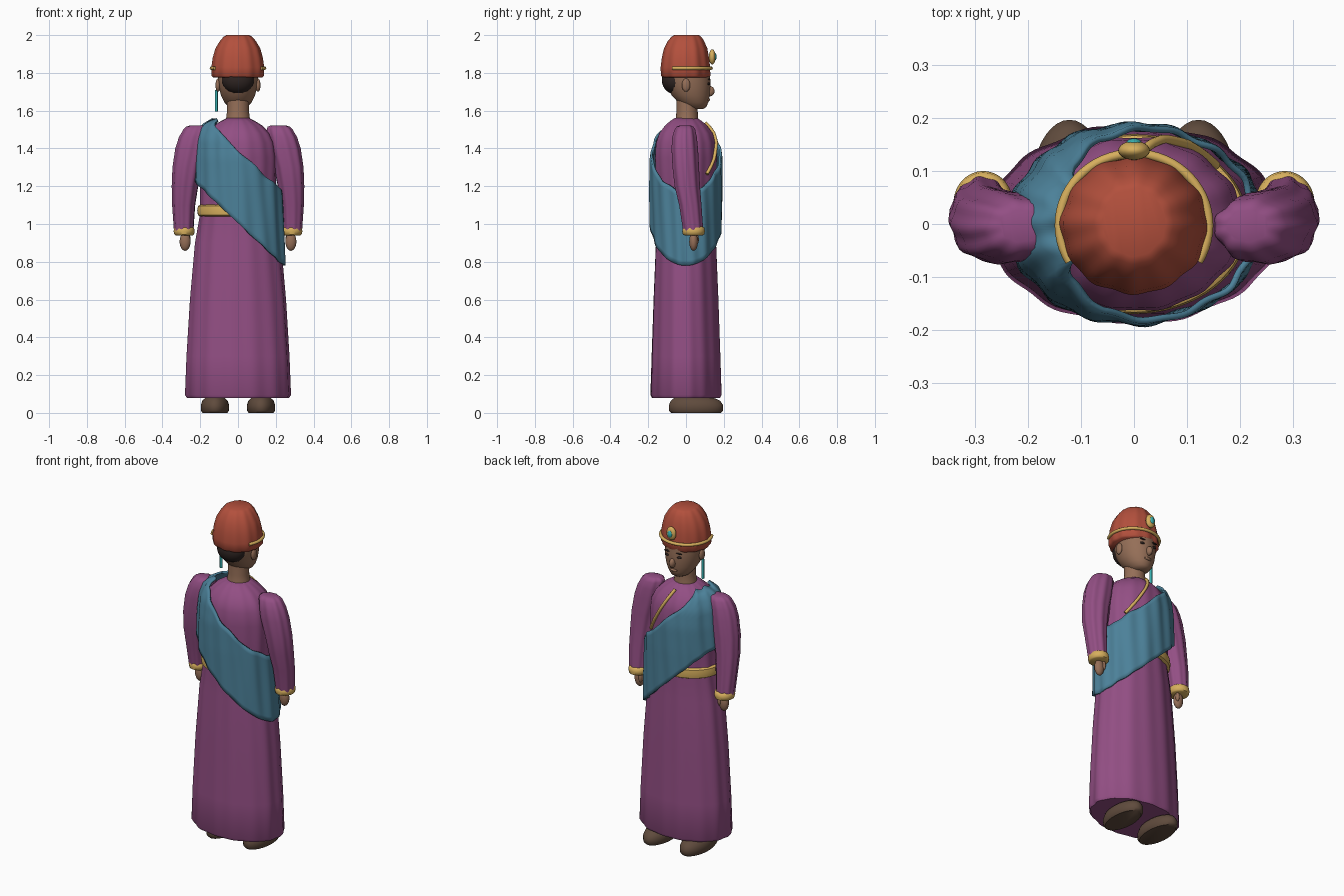
import bpy, bmesh
from math import sin, cos, pi, sqrt, radians

if "Cube" in bpy.data.objects:
    bpy.data.objects.remove(bpy.data.objects["Cube"])


def material(name, rgb):
    m = bpy.data.materials.new(name)
    m.use_nodes = True
    m.diffuse_color = (*rgb, 1)
    m.node_tree.nodes["Principled BSDF"].inputs["Base Color"].default_value = (*rgb, 1)
    return m


PURPLE = material("purple cloth", (.29, .077, .23))
TEAL = material("teal cloth", (.072, .22, .32))
RED = material("red felt", (.45, .08, .046))
GOLD = material("gold", (.68, .43, .11))
SKIN = material("skin", (.30, .158, .096))
HAIR = material("dark hair", (.028, .018, .016))
LEATHER = material("brown leather", (.115, .07, .046))
STONE = material("turquoise", (.04, .43, .43))


def finish(name, bm, mat, angle=50):
    bmesh.ops.recalc_face_normals(bm, faces=bm.faces)
    me = bpy.data.meshes.new(name)
    bm.to_mesh(me)
    bm.free()
    ob = bpy.data.objects.new(name, me)
    bpy.context.collection.objects.link(ob)
    me.materials.append(mat)
    bpy.ops.object.select_all(action="DESELECT")
    ob.select_set(True)
    bpy.context.view_layer.objects.active = ob
    bpy.ops.object.shade_smooth_by_angle(angle=radians(angle))
    return ob


def bridge(bm, rings):
    for a, b in zip(rings, rings[1:]):
        for i in range(len(a)):
            j = (i + 1) % len(a)
            bm.faces.new((a[i], a[j], b[j], b[i]))


def flat(a, z):
    return 1


def folds(n, amp, phase=0):
    return lambda a, z: 1 + amp * (sin(n * a + phase + z) + .5 * sin((n // 2 + 1) * a + 2 * phase - z))


def loft(name, rows, mat, fold=flat, seg=64, side=1, angle=50):
    """Stack of elliptical sections: (z, centre x, centre y, radius x, radius y)."""
    bm = bmesh.new()
    rings = [[bm.verts.new((side * (cx + rx * cos(a) * fold(a, z)), cy + ry * sin(a) * fold(a, z), z))
              for a in (2 * pi * i / seg for i in range(seg))]
             for z, cx, cy, rx, ry in rows]
    bridge(bm, rings)
    bm.faces.new(rings[0])
    bm.faces.new(rings[-1])
    return finish(name, bm, mat, angle)


def ball(name, centre, radii, mat):
    bm = bmesh.new()
    bmesh.ops.create_uvsphere(bm, u_segments=24, v_segments=14, radius=1)
    bmesh.ops.scale(bm, vec=radii, verts=bm.verts)
    bmesh.ops.translate(bm, vec=centre, verts=bm.verts)
    return finish(name, bm, mat)


def tube(name, points, radius, mat):
    cu = bpy.data.curves.new(name, "CURVE")
    cu.dimensions = "3D"
    cu.bevel_depth = radius
    cu.bevel_resolution = 3
    cu.use_fill_caps = True
    sp = cu.splines.new("POLY")
    sp.points.add(len(points) - 1)
    for p, co in zip(sp.points, points):
        p.co = (*co, 1)
    ob = bpy.data.objects.new(name, cu)
    bpy.context.collection.objects.link(ob)
    cu.materials.append(mat)
    return ob


def at(profile, z):
    """Radii of a (z, rx, ry) profile at height z."""
    for (z0, *r0), (z1, *r1) in zip(profile, profile[1:]):
        if z <= z1:
            t = max(0, (z - z0) / (z1 - z0))
            return [p + (q - p) * t for p, q in zip(r0, r1)]
    return profile[-1][1:]


# Robe
ROBE = [(.08, .268, .18), (.095, .278, .188), (.3, .27, .182), (.6, .252, .172), (.9, .226, .16),
        (1.05, .2, .15), (1.2, .2, .157), (1.35, .205, .165), (1.43, .195, .16), (1.48, .17, .143),
        (1.52, .13, .112), (1.545, .09, .085), (1.56, .06, .062)]
loft("robe", [(z, 0, 0, rx, ry) for z, rx, ry in ROBE], PURPLE, folds(14, .012), 112)
loft("belt", [(1.04, 0, 0, .2, .155), (1.047, 0, 0, .212, .167), (1.07, 0, 0, .216, .17),
              (1.095, 0, 0, .212, .167), (1.102, 0, 0, .2, .155)], GOLD)

# Diagonal sash over one shoulder
SASH = [(.78, .25, .187), (1.2, .238, .192), (1.35, .232, .19), (1.45, .224, .175),
        (1.52, .2, .138), (1.56, .135, .098)]
bm = bmesh.new()
rings = []
for k in range(15):
    ring = []
    for i in range(144):
        a = 2 * pi * i / 144
        c = cos(a)
        top = min(1.555, 1.39 - .215 * c) + .005 * sin(9 * a)
        low = 1.005 - .225 * c
        z = low + (top - low) * k / 14
        rx, ry = at(SASH, z)
        f = folds(16, .016, .6)(a, 5 * z)
        ring.append(bm.verts.new((rx * c * f, ry * sin(a) * f, z)))
    rings.append(ring)
bridge(bm, rings)
sash = finish("sash", bm, TEAL)
solid = sash.modifiers.new("thickness", "SOLIDIFY")
solid.thickness = .012

# Slanted robe trim on the chest
trim = []
for i in range(17):
    t = i / 16
    x, z = .155 * t ** 1.1, 1.535 - .27 * t
    rx, ry = at(ROBE, z)
    trim.append((x, ry * sqrt(1 - (x / rx) ** 2) + .007, z))
tube("chest_trim", trim, .009, GOLD)

# Arms, cuffs, hands, shoes, ears, eyes
SLEEVE = [(.955, .287, .038, .05, .052), (1.1, .287, .022, .06, .058), (1.2, .28, .006, .069, .066),
          (1.3, .268, -.002, .077, .069), (1.4, .247, -.007, .083, .069), (1.46, .233, -.008, .078, .064),
          (1.5, .22, -.006, .068, .054), (1.515, .215, -.005, .058, .044), (1.522, .214, -.004, .04, .03)]
for side, label in ((1, "left"), (-1, "right")):
    loft(label + "_sleeve", SLEEVE, PURPLE, folds(9, .035, .4), 64, side)
    loft(label + "_cuff", [(.94, .285, .04, .045, .048), (.945, .285, .04, .052, .057),
                           (.962, .285, .04, .056, .06), (.98, .285, .04, .052, .057),
                           (.986, .285, .04, .045, .048)], GOLD, side=side)
    ball(label + "_hand", (.28 * side, .04, .907), (.029, .023, .049), SKIN)
    ball(label + "_thumb", (.262 * side, .056, .918), (.011, .012, .028), SKIN)
    loft(label + "_shoe", [(0, .122, .053, .066, .132), (.012, .122, .053, .074, .143),
                           (.04, .122, .053, .075, .144), (.065, .122, .05, .067, .13),
                           (.085, .122, .04, .045, .095)], LEATHER, side=side, seg=40)
    ball(label + "_ear", (.106 * side, 0, 1.735), (.013, .022, .035), SKIN)
    ball(label + "_eye", (.04 * side, .12, 1.742), (.015, .007, .007), HAIR)
    ball(label + "_brow", (.04 * side, .123, 1.766), (.02, .006, .004), HAIR)

# Neck and head
loft("neck", [(1.53, 0, .005, .07, .064), (1.57, 0, .005, .061, .058), (1.6, 0, .006, .058, .056),
              (1.7, 0, .005, .06, .058)], SKIN, seg=40)
loft("head", [(1.608, 0, .055, .03, .035), (1.62, 0, .05, .052, .058), (1.645, 0, .038, .073, .08),
              (1.68, 0, .025, .09, .1), (1.72, 0, .016, .1, .113), (1.76, 0, .01, .105, .119),
              (1.83, 0, .006, .105, .115)], SKIN, seg=48)
ball("nose", (0, .127, 1.703), (.017, .024, .027), SKIN)
ball("lips", (0, .116, 1.658), (.024, .012, .009), SKIN)
ball("hair", (0, -.058, 1.762), (.086, .07, .074), HAIR)
tube("earring", [(-.115, .005, 1.71), (-.115, .005, 1.595)], .008, STONE)

# Hat with band and jewel
loft("hat", [(1.775, 0, -.002, .128, .12), (1.785, 0, -.002, .138, .129), (1.83, 0, -.003, .138, .129),
             (1.88, 0, -.003, .131, .123), (1.93, 0, -.002, .117, .113), (1.97, 0, 0, .093, .094),
             (1.992, 0, .002, .074, .077), (2, 0, .003, .06, .064)], RED, folds(12, .016, .3), 96)
tube("hat_band", [(.141 * cos(a), -.002 + .135 * sin(a), 1.825)
                  for a in (pi * (-.17 + 1.34 * i / 40) for i in range(41))], .009, GOLD)
ball("jewel_setting", (0, .139, 1.885), (.03, .018, .04), GOLD)
ball("jewel_stone", (0, .152, 1.885), (.015, .01, .021), STONE)
